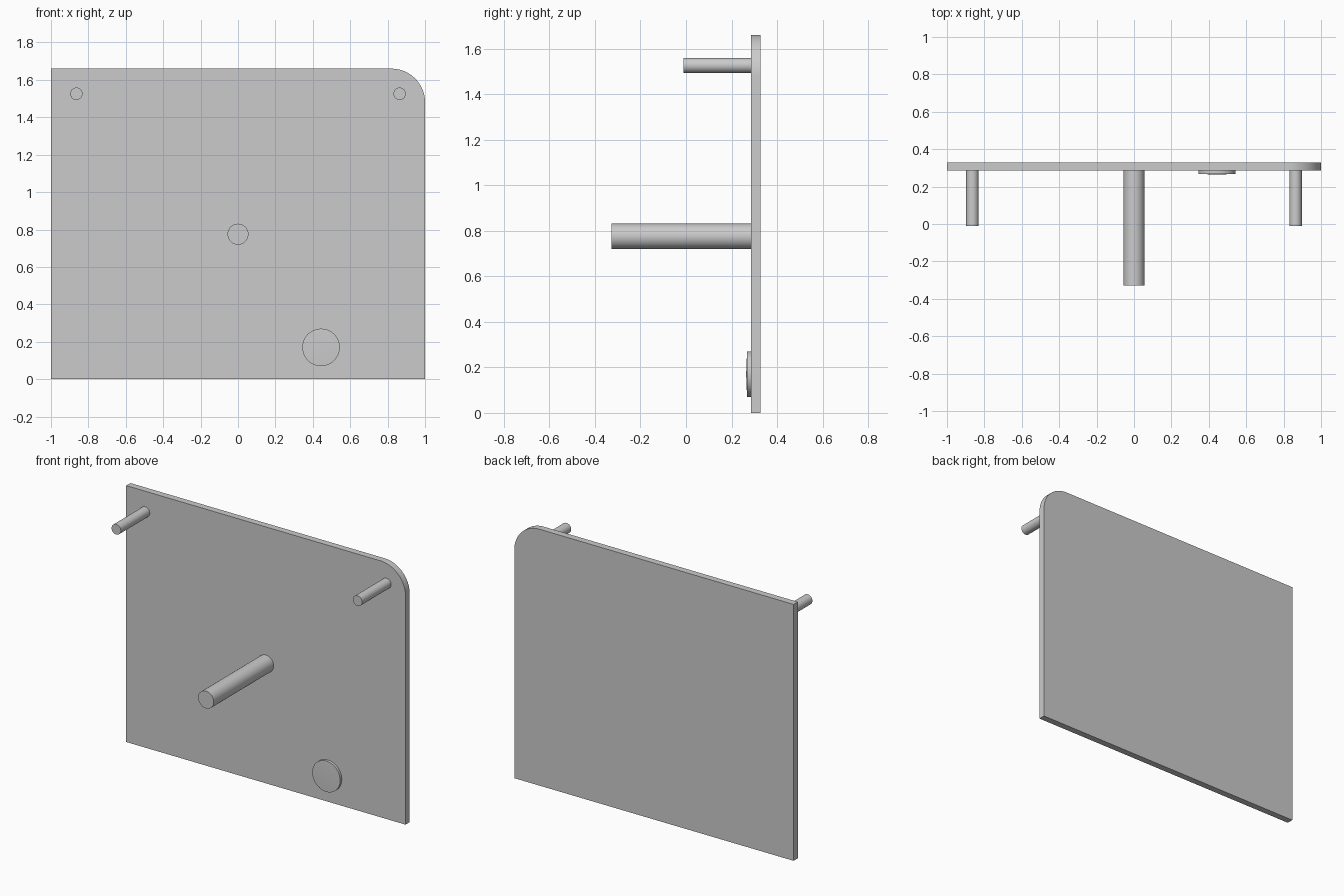
import bpy, bmesh, math
from mathutils import Matrix

cube = bpy.data.objects.get("Cube")
if cube:
    bpy.data.objects.remove(cube, do_unlink=True)

grey = bpy.data.materials.new("plain grey")
grey.use_nodes = True
colour = (0.6, 0.6, 0.6, 1)
grey.diffuse_color = colour
grey.node_tree.nodes["Principled BSDF"].inputs["Base Color"].default_value = colour

FRONT, BACK = 0.285, 0.328   # plate faces along y


def finish(bm, name):
    bmesh.ops.recalc_face_normals(bm, faces=bm.faces)
    mesh = bpy.data.meshes.new(name)
    bm.to_mesh(mesh)
    bm.free()
    mesh.materials.append(grey)
    obj = bpy.data.objects.new(name, mesh)
    bpy.context.collection.objects.link(obj)
    bpy.ops.object.select_all(action='DESELECT')
    bpy.context.view_layer.objects.active = obj
    obj.select_set(True)
    bpy.ops.object.shade_smooth_by_angle(angle=math.radians(30))
    return obj


def peg(name, x, z, radius, tip, dome=0.0):
    """Round rod from the plate front out to y = tip, optionally with a crowned end."""
    bm = bmesh.new()
    rim = tip + dome
    place = Matrix.Translation((x, (rim + FRONT) / 2, z)) @ Matrix.Rotation(math.pi / 2, 4, 'X')
    bmesh.ops.create_cone(bm, cap_ends=True, segments=48, radius1=radius, radius2=radius,
                          depth=FRONT - rim, matrix=place)
    if dome:
        bm.normal_update()
        cap = min(bm.faces, key=lambda f: f.calc_center_median().y)
        for v in bmesh.ops.poke(bm, faces=[cap])["verts"]:
            v.co.y -= dome
    return finish(bm, name)


# Plate with one rounded top corner
width, height, r = 1.0, 1.66, 0.18
outline = [(-width, height), (-width, 0), (width, 0)]
for i in range(25):
    a = math.pi / 2 * i / 24
    outline.append((width - r + r * math.cos(a), height - r + r * math.sin(a)))
bm = bmesh.new()
face = bm.faces.new([bm.verts.new((x, FRONT, z)) for x, z in outline])
extruded = bmesh.ops.extrude_face_region(bm, geom=[face])["geom"]
moved = [g for g in extruded if isinstance(g, bmesh.types.BMVert)]
bmesh.ops.translate(bm, verts=moved, vec=(0, BACK - FRONT, 0))
finish(bm, "plate")

# Upper pegs, central rod and low button
for side, x in (("right", -0.864), ("left", 0.864)):
    peg(side + "_upper_peg", x, 1.526, 0.033, -0.012)
peg("central_rod", 0, 0.775, 0.056, -0.328)
peg("round_button", 0.444, 0.17, 0.1, 0.264, dome=0.004)
